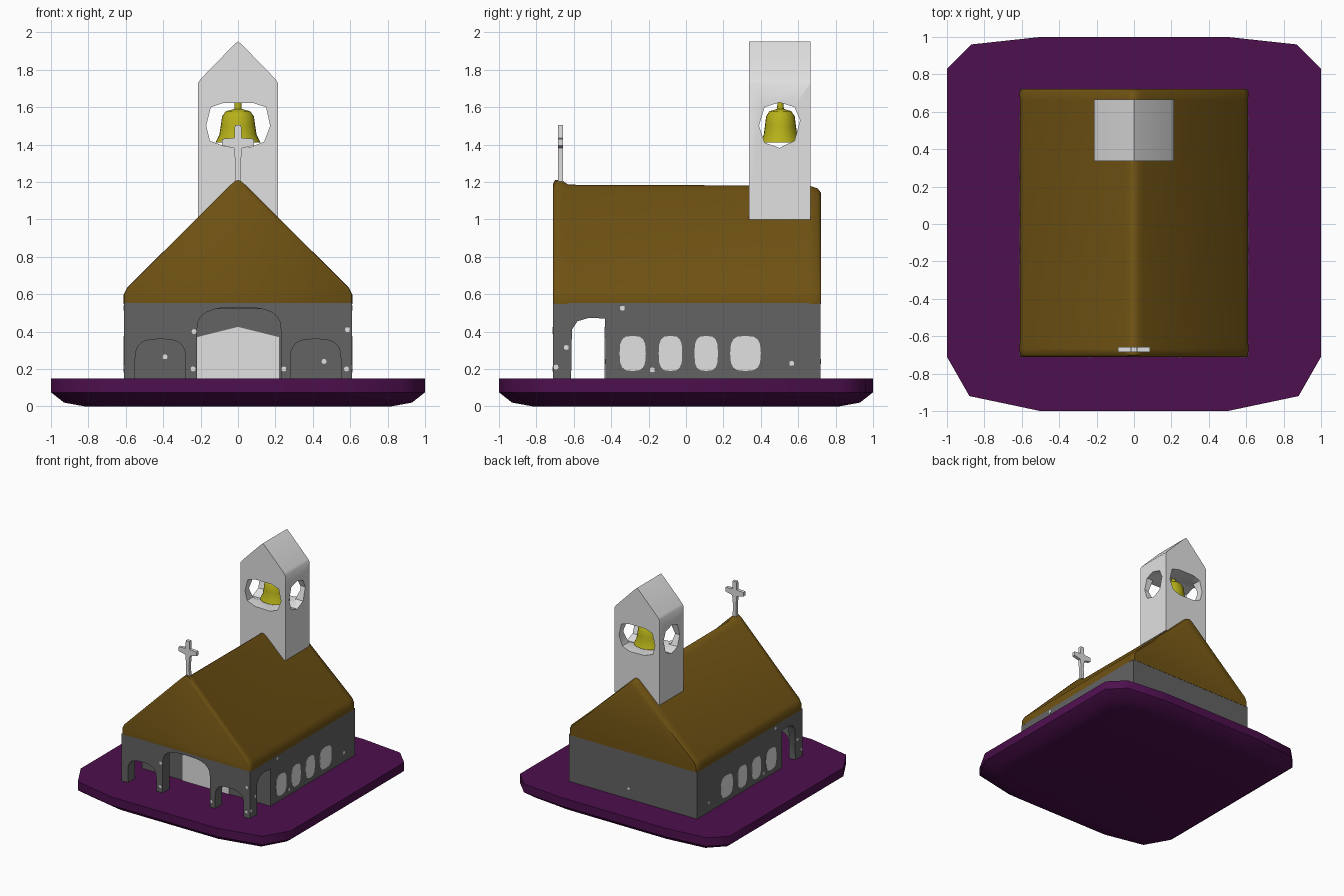
import bpy, bmesh, math

if "Cube" in bpy.data.objects:
    bpy.data.objects.remove(bpy.data.objects["Cube"])


def material(name, rgb):
    m = bpy.data.materials.new(name)
    m.diffuse_color = (*rgb, 1)
    m.use_nodes = True
    m.node_tree.nodes["Principled BSDF"].inputs["Base Color"].default_value = m.diffuse_color
    return m


PURPLE = material("purple", (0.075, 0.005, 0.075))
STONE = material("dark_grey", (0.125, 0.125, 0.125))
BROWN = material("brown", (0.16, 0.085, 0.0065))
WHITE = material("light_grey", (0.75, 0.75, 0.75))
YELLOW = material("yellow", (0.47, 0.44, 0.01))


def activate(o):
    bpy.ops.object.select_all(action='DESELECT')
    o.select_set(True)
    bpy.context.view_layer.objects.active = o


def loft(name, rings, mat, angle=40):
    """Skin a stack of equal-length closed rings and cap both ends."""
    bm = bmesh.new()
    vs = [[bm.verts.new(p) for p in r] for r in rings]
    n = len(rings[0])
    for a, b in zip(vs, vs[1:]):
        for i in range(n):
            bm.faces.new((a[i], a[(i + 1) % n], b[(i + 1) % n], b[i]))
    bm.faces.new(vs[0])
    bm.faces.new(vs[-1])
    bmesh.ops.recalc_face_normals(bm, faces=bm.faces)
    me = bpy.data.meshes.new(name)
    bm.to_mesh(me)
    bm.free()
    o = bpy.data.objects.new(name, me)
    bpy.context.collection.objects.link(o)
    me.materials.append(mat)
    activate(o)
    bpy.ops.object.shade_smooth_by_angle(angle=math.radians(angle))
    return o


def prism(name, pts, axis, lo, hi, mat):
    """Extrude a 2D outline along x (y,z points) or y (x,z points)."""
    place = {'x': lambda a, b, t: (t, a, b), 'y': lambda a, b, t: (a, t, b)}[axis]
    return loft(name, [[place(a, b, t) for a, b in pts] for t in (lo, hi)], mat)


def box(x0, x1, z0, z1):
    return [(x0, z0), (x1, z0), (x1, z1), (x0, z1)]


def arch(x0, x1, z0, spring, top, n=12, power=0.7):
    c, r = (x0 + x1) / 2, (x1 - x0) / 2
    pts = [(x0, z0), (x1, z0)]
    for i in range(n + 1):
        a = math.pi * i / n
        ca, sa = math.cos(a), math.sin(a)
        pts.append((c + r * math.copysign(abs(ca) ** power, ca),
                    spring + (top - spring) * max(sa, 0) ** power))
    return pts


def cut(target, cutters):
    for c in cutters:
        activate(target)
        m = target.modifiers.new("cut", 'BOOLEAN')
        m.operation, m.solver, m.object = 'DIFFERENCE', 'EXACT', c
        bpy.ops.object.modifier_apply(modifier=m.name)
        bpy.data.objects.remove(c, do_unlink=True)
    activate(target)
    bpy.ops.object.shade_smooth_by_angle(angle=math.radians(35))


# Ground slab: flat top, rounded underside
outline = [(1, 0.83), (0.87, 0.96), (0.5, 1), (-0.5, 1), (-0.87, 0.96), (-1, 0.83),
           (-1, -0.71), (-0.88, -0.92), (-0.5, -1), (0.5, -1), (0.88, -0.92), (1, -0.71)]
loft("ground_slab", [[(x * s, y * s, z) for x, y in outline]
     for s, z in ((0.82, 0), (0.93, 0.02), (1, 0.075), (1, 0.148))], PURPLE, 50)

# Walls with a hollow, arched porch
walls = prism("walls", box(-0.61, 0.61, 0.14, 0.552), 'y', -0.71, 0.72, STONE)
cutters = [prism("cut_porch", box(-0.55, 0.55, 0.1, 0.52), 'y', -0.62, -0.43, STONE),
           prism("cut_middle", arch(-0.22, 0.23, 0.1, 0.40, 0.53), 'y', -0.8, -0.5, STONE),
           prism("cut_side", [(-0.615, 0.1), (-0.43, 0.1), (-0.432, 0.47), (-0.52, 0.473),
                              (-0.58, 0.455), (-0.61, 0.41)], 'x', -0.8, 0.8, STONE)]
for s in (-1, 1):
    cutters.append(prism("cut_arch", arch(s * 0.415 - 0.135, s * 0.415 + 0.135, 0.1, 0.25, 0.36),
                         'y', -0.8, -0.5, STONE))
cut(walls, cutters)

# Door on the porch's back wall
prism("door", [(-0.22, 0.148), (0.22, 0.148), (0.22, 0.37), (0, 0.425), (-0.22, 0.37)],
      'y', -0.437, -0.429, WHITE)


# Side windows
def rounded(c, z, rx, rz, n=16):
    pts = []
    for i in range(n):
        a = 2 * math.pi * i / n
        ca, sa = math.cos(a), math.sin(a)
        pts.append((c + rx * math.copysign(abs(ca) ** 0.65, ca),
                    z + rz * math.copysign(abs(sa) ** 0.65, sa)))
    return pts


for s in (-1, 1):
    for c, r in ((-0.285, 0.07), (-0.083, 0.063), (0.108, 0.063), (0.318, 0.082)):
        prism("window", rounded(c, 0.283, r, 0.094), 'x', s * 0.605, s * 0.612, WHITE)
    # Pale stones on the side walls
    for y, z in ((-0.64, 0.315), (-0.695, 0.21), (-0.18, 0.195), (-0.34, 0.525), (0.565, 0.23)):
        prism("pale_stone", rounded(y, z, 0.013, 0.013, 8), 'x', s * 0.606, s * 0.613, WHITE)

# Pale stones on the front, porch and back walls
for x, z, y in ((-0.235, 0.4, -0.71), (-0.24, 0.2, -0.71), (0.245, 0.2, -0.71), (0.585, 0.41, -0.71),
                (0.58, 0.2, -0.71), (0.46, 0.24, -0.43), (-0.39, 0.265, -0.43), (0.04, 0.24, 0.72)):
    prism("pale_stone", rounded(x, z, 0.013, 0.013, 8), 'y', y - 0.003, y + 0.003, WHITE)

# Roof: soft gabled block, front end slightly raised
rings = []
for y, w, top in ((-0.71, 0.6, 1.19), (-0.70, 0.61, 1.21), (-0.665, 0.612, 1.21), (-0.63, 0.61, 1.185),
                  (0.66, 0.61, 1.18), (0.705, 0.612, 1.165), (0.722, 0.6, 1.14)):
    half = [(w, 0.548), (w, 0.595), (w - 0.02, 0.635), (0.05, top - 0.035), (0.02, top - 0.008)]
    rings.append([(x, y, z) for x, z in half] + [(0, y, top)] + [(-x, y, z) for x, z in half[::-1]])
loft("roof", rings, BROWN, 50)

# Bell tower with openings both ways
tower = prism("bell_tower", [(-0.213, 1), (0.213, 1), (0.213, 1.73), (0.2, 1.75), (0.02, 1.935), (0, 1.952),
                             (-0.02, 1.935), (-0.2, 1.75), (-0.213, 1.73)], 'y', 0.338, 0.665, WHITE)
cut(tower, [
    prism("cut_front", [(-0.17, 1.5), (-0.145, 1.6), (-0.08, 1.622), (0.08, 1.622), (0.15, 1.6), (0.172, 1.5),
                        (0.14, 1.415), (0.07, 1.387), (-0.07, 1.39), (-0.15, 1.42)], 'y', 0, 1, WHITE),
    prism("cut_sides", [(0.39, 1.5), (0.42, 1.6), (0.5, 1.625), (0.58, 1.6), (0.61, 1.53),
                        (0.58, 1.42), (0.5, 1.382), (0.42, 1.41)], 'x', -1, 1, WHITE)])

# Bell hanging in the tower
profile = [(0.12, 1.41), (0.115, 1.422), (0.1, 1.45), (0.092, 1.5), (0.085, 1.55), (0.065, 1.578),
           (0.02, 1.59), (0.018, 1.63)]
loft("bell", [[(r * math.cos(k * math.pi / 12), 0.505 + 0.9 * r * math.sin(k * math.pi / 12), z)
               for k in range(24)] for r, z in profile], YELLOW, 50)

# Cross on the front of the ridge, flared at the ends
stem = [(0.018, 1.17), (0.014, 1.3), (0.022, 1.38), (0.085, 1.395), (0.085, 1.43), (0.02, 1.435), (0.017, 1.503)]
prism("cross", stem + [(-x, z) for x, z in stem[::-1]], 'y', -0.685, -0.658, WHITE)
